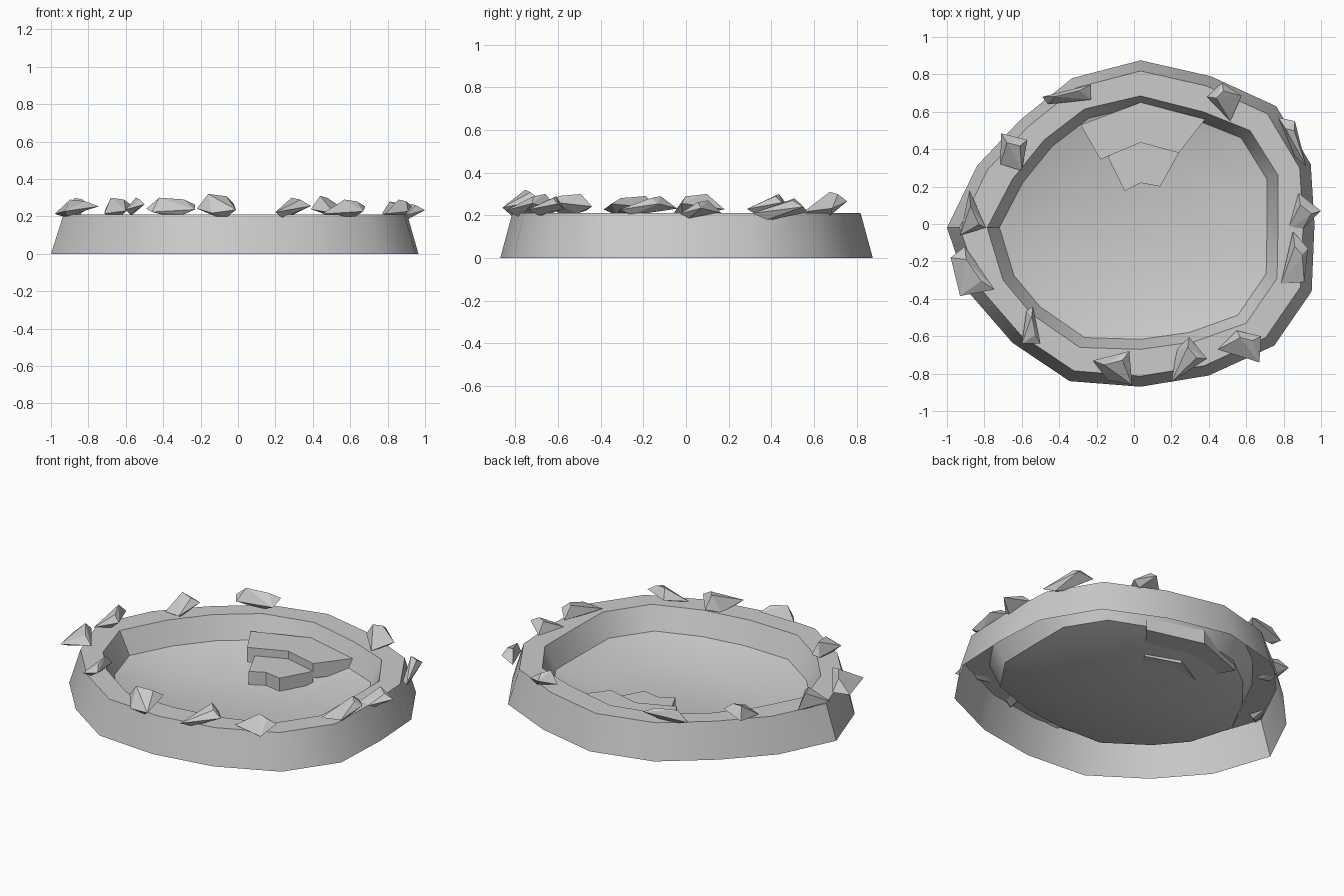
import bpy, bmesh
from mathutils import Vector

if "Cube" in bpy.data.objects:
    bpy.data.objects.remove(bpy.data.objects["Cube"])

CENTRE = Vector((0.035, 0.0))
OUTER = [(.965, 0), (.945, .32), (.76, .63), (.41, .79), (.035, .875), (-.33, .78),
         (-.61, .555), (-.84, .31), (-1, -.02), (-.88, -.37), (-.65, -.635),
         (-.345, -.84), (.035, -.87), (.40, -.81), (.75, -.65), (.95, -.36)]
INNER = [(.77, 0), (.77, .26), (.62, .50), (.37, .60), (.035, .685), (-.265, .615),
         (-.48, .45), (-.65, .24), (-.785, -.02), (-.70, -.30), (-.55, -.48),
         (-.29, -.66), (.035, -.67), (.32, -.63), (.60, -.53), (.765, -.29)]


def ring(points, scale, z):
    out = []
    for p in points:
        q = CENTRE + (Vector(p) - CENTRE) * scale
        out.append((q.x, q.y, z))
    return out


def finish(name, bm, smooth=False):
    me = bpy.data.meshes.new(name)
    bm.to_mesh(me)
    bm.free()
    ob = bpy.data.objects.new(name, me)
    bpy.context.collection.objects.link(ob)
    if smooth:
        bpy.ops.object.select_all(action='DESELECT')
        ob.select_set(True)
        bpy.context.view_layer.objects.active = ob
        bpy.ops.object.shade_smooth_by_angle(angle=0.7)
    return ob


def loft(name, rings, cap=False):
    bm = bmesh.new()
    rows = [[bm.verts.new(p) for p in r] for r in rings]
    n = len(rows[0])
    for a, b in zip(rows, rows[1:]):
        for i in range(n):
            j = (i + 1) % n
            bm.faces.new((a[i], a[j], b[j], b[i]))
    if cap:
        bm.faces.new(rows[-1])
    return finish(name, bm, True)


def slab(name, outline, z0, z1):
    bm = bmesh.new()
    lo = [bm.verts.new((x, y, z0)) for x, y in outline]
    hi = [bm.verts.new((x, y, z1)) for x, y in outline]
    bm.faces.new(lo[::-1])
    bm.faces.new(hi)
    n = len(lo)
    for i in range(n):
        j = (i + 1) % n
        bm.faces.new((lo[i], lo[j], hi[j], hi[i]))
    bmesh.ops.recalc_face_normals(bm, faces=bm.faces)
    return finish(name, bm)


def rock(name, quad, low, high):
    # angular stone: tilted four-cornered belt, short ridge on top, point below
    pts = [Vector(p) for p in quad]
    c = sum(pts, Vector((0, 0))) / 4
    h = high - low
    belt = [.35, .6, .3, .15]
    bm = bmesh.new()
    for p, t in zip(pts, belt):
        bm.verts.new((p.x, p.y, low + h * t))
    for k, z in ((0, high), (1, high - h * .1), (3, low), (2, low)):
        q = c + (pts[k] - c) * .5
        bm.verts.new((q.x, q.y, z))
    res = bmesh.ops.convex_hull(bm, input=bm.verts)
    loose = [v for v in bm.verts if not v.link_faces]
    bmesh.ops.delete(bm, geom=loose, context='VERTS')
    return finish(name, bm)


# Raised rim (open underneath) and dished pool floor
loft("pool_rim", [ring(OUTER, 1, 0), ring(OUTER, .935, .21),
                  ring(INNER, 1, .21), ring(INNER, .92, .075)])
loft("pool_floor", [ring(INNER, .92, .075), ring(INNER, .57, .003)], cap=True)

# Two entry steps against the back wall
slab("upper_step", [(-.285, .53), (-.18, .345), (.035, .435), (.24, .38), (.38, .56),
                    (.035, .65)], .04, .13)
slab("lower_step", [(-.14, .36), (-.05, .175), (.035, .22), (.14, .20), (.24, .38),
                    (.035, .45)], .003, .083)

# Stones around the rim: footprint corners, bottom and top heights
ROCKS = [
    (((-.49, .68), (-.23, .745), (-.23, .665), (-.46, .64)), .21, .30),
    (((.39, .68), (.47, .755), (.575, .685), (.515, .55)), .20, .31),
    (((.77, .57), (.86, .55), (.92, .31), (.86, .36)), .18, .28),
    (((.88, .165), (1.0, .07), (.9, -.03), (.815, -.04)), .18, .27),
    (((.85, -.04), (.93, -.13), (.91, -.31), (.785, -.32)), .20, .29),
    (((.55, -.57), (.68, -.60), (.67, -.74), (.45, -.67)), .20, .29),
    (((.295, -.605), (.39, -.72), (.20, -.845), (.23, -.67)), .19, .30),
    (((-.22, -.73), (-.025, -.68), (-.01, -.86), (-.14, -.835)), .20, .32),
    (((-.54, -.44), (-.50, -.64), (-.60, -.64), (-.575, -.465)), .21, .30),
    (((-.905, -.12), (-.745, -.35), (-.93, -.385), (-.98, -.18)), .20, .29),
    (((-.88, .18), (-.79, -.02), (-.87, -.04), (-.93, -.06)), .19, .30),
    (((-.71, .485), (-.57, .45), (-.60, .285), (-.715, .32)), .20, .30),
]
for i, (quad, low, high) in enumerate(ROCKS):
    rock(f"rim_stone_{i + 1}", quad, low, high)
